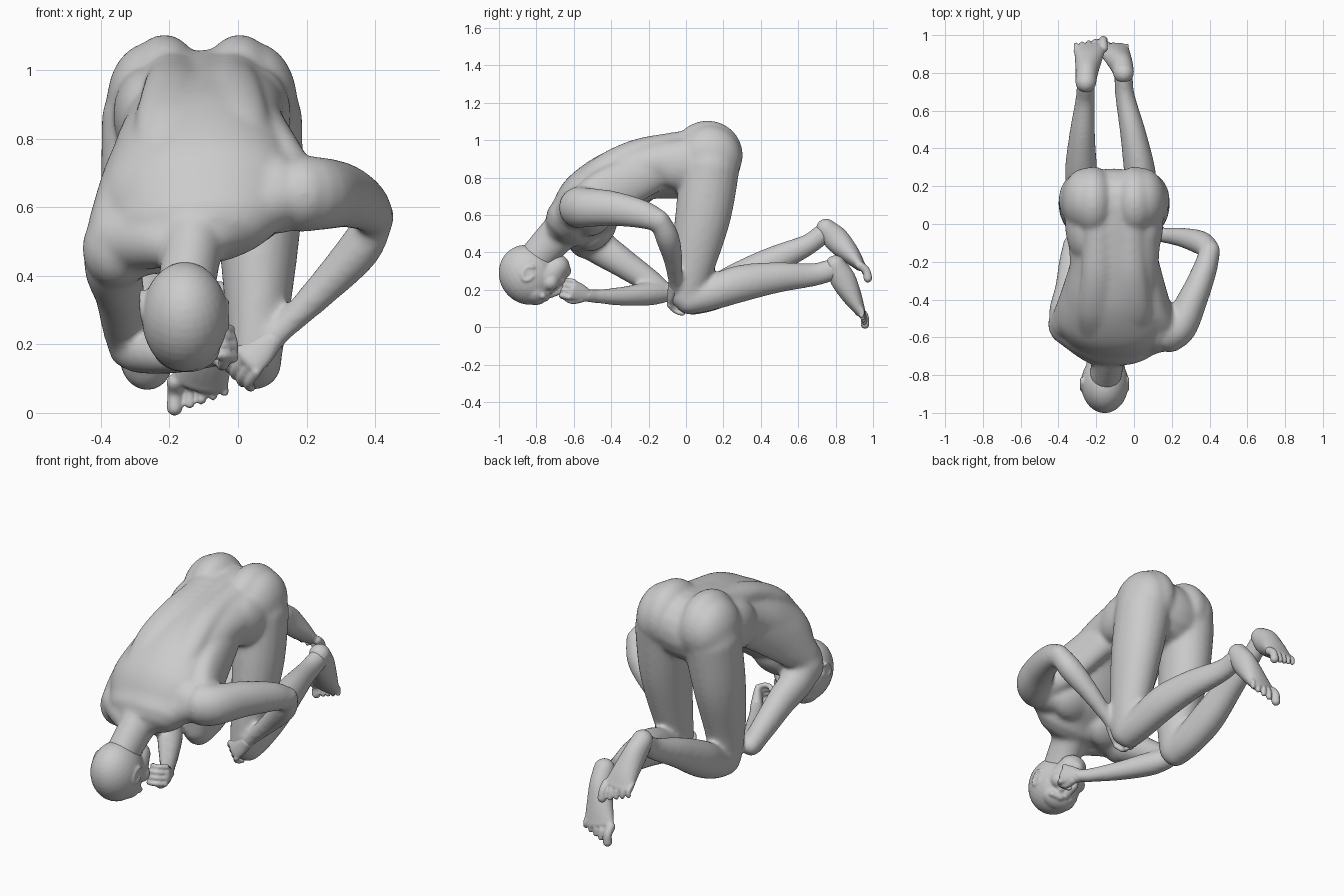
import bpy, bmesh, math
from mathutils import Vector as V, Matrix


def spline(pts, n=6):
    """Catmull-Rom interpolation of point tuples."""
    p = [V(pts[0])] + [V(q) for q in pts] + [V(pts[-1])]
    out = []
    for i in range(1, len(p) - 2):
        a, b, c, d = p[i - 1:i + 3]
        for k in range(n):
            t = k / n
            out.append(0.5 * (2 * b + (c - a) * t + (2 * a - 5 * b + 4 * c - d) * t ** 2
                              + (3 * b - a - 3 * c + d) * t ** 3))
    return out + [p[-2]]


def tube(bm, pts, side=(1, 0, 0), seg=20):
    """Rounded elliptical tube; each point is x, y, z, half width, half depth."""
    pts = [q if len(q) == 5 else (*q, q[3]) for q in pts]
    s = spline(pts)
    pos = [V(q[:3]) for q in s]
    rings = []
    for i, q in enumerate(s):
        t = (pos[min(i + 1, len(s) - 1)] - pos[max(i - 1, 0)]).normalized()
        u = V(side)
        u = (u - t * u.dot(t)).normalized()
        rings.append((pos[i], u, t.cross(u), q[3], q[4], t))

    def cap(r, sign):
        c, u, w, a, b, t = r
        m = min(a, b)
        return [(c + t * sign * m * math.sin(g), u, w, a * math.cos(g), b * math.cos(g), t)
                for g in (0.4, 0.8, 1.2, 1.5)]
    rings = cap(rings[0], -1)[::-1] + rings + cap(rings[-1], 1)
    loops = [[bm.verts.new(c + u * a * math.cos(k * math.tau / seg) + w * b * math.sin(k * math.tau / seg))
              for k in range(seg)] for c, u, w, a, b, t in rings]
    for l, m in zip(loops, loops[1:]):
        for k in range(seg):
            bm.faces.new((l[k], l[(k + 1) % seg], m[(k + 1) % seg], m[k]))
    bm.faces.new(loops[0][::-1])
    bm.faces.new(loops[-1])


def ball(bm, c, r, rot=(0, 0, 0)):
    m = Matrix.Translation(V(c))
    for a, ax in zip(rot, 'XYZ'):
        m = m @ Matrix.Rotation(a, 4, ax)
    bmesh.ops.create_uvsphere(bm, u_segments=28, v_segments=18, radius=1,
                              matrix=m @ Matrix.Diagonal((*r, 1)))


def fuse(bm, name, voxel, smooth):
    """Merge all overlapping pieces into one smooth skin."""
    bmesh.ops.recalc_face_normals(bm, faces=bm.faces)
    me = bpy.data.meshes.new(name)
    bm.to_mesh(me)
    bm.free()
    ob = bpy.data.objects.new(name, me)
    bpy.context.collection.objects.link(ob)
    r = ob.modifiers.new("fuse", 'REMESH')
    r.mode, r.voxel_size, r.use_smooth_shade = 'VOXEL', voxel, True
    s = ob.modifiers.new("soften", 'SMOOTH')
    s.factor, s.iterations = 0.5, smooth


X = -.105  # body centre line
body = bmesh.new()
# torso, neck
tube(body, [(X, .12, .885, .245, .175), (X, -.05, .862, .25, .172), (X, -.22, .84, .238, .158),
            (X - .01, -.38, .765, .255, .175), (X - .01, -.52, .655, .29, .178), (X - .01, -.61, .57, .25, .14)],
     side=(1, 0, .2), seg=32)
tube(body, [(-.11, -.56, .60, .16, .13), (-.13, -.68, .50, .095, .105), (-.15, -.80, .37, .085, .095)])
# slope from neck to shoulders, sides of the ribcage
tube(body, [(-.13, -.70, .47, .06), (-.04, -.66, .55, .08), (.1, -.60, .62, .09), (.19, -.57, .65, .09)], side=(0, 0, 1))
tube(body, [(-.14, -.70, .47, .06), (-.22, -.66, .50, .08), (-.34, -.55, .51, .1)], side=(0, 0, 1))
tube(body, [(-.25, -.2, .81, .08, .12), (-.33, -.42, .66, .07, .13), (-.36, -.52, .54, .08, .1)])
tube(body, [(.05, -.2, .83, .08, .12), (.12, -.42, .72, .07, .13), (.16, -.54, .66, .08, .1)])
for s in (-1, 1):
    # back muscles beside the spine, chest
    tube(body, [(X + s * .095, .08, .995, .09, .065), (X + s * .085, -.08, .978, .08, .062),
                (X + s * .09, -.28, .942, .085, .058), (X + s * .1, -.46, .85, .095, .06),
                (X + s * .1, -.58, .725, .09, .06)])
    ball(body, (X + s * .12, -.47, .54 + s * .04), (.12, .12, .07), (.75, 0, 0))
    # buttocks and hips
    ball(body, (X + s * .11, .115, .92), (.122, .19, .185))
    ball(body, (X + s * .15, .125, .91), (.128, .172, .172))
    ball(body, (X + s * .16, .0, .87), (.1, .2, .14))
# thighs
for s, kx, ky in ((1, .05, .0), (-1, -.265, .025)):
    tube(body, [(X + s * .147, .13, .86, .147, .158), (X + s * .165, .092, .6, .128, .15),
                (X + s * .163, .038, .34, .1, .12), (kx, ky, .165, .078, .092)])
# shins
tube(body, [(.05, .015, .148, .078, .082), (.045, .12, .175, .082, .09), (.03, .28, .23, .084, .1),
            (-.005, .48, .265, .069, .084), (-.048, .68, .28, .052, .063), (-.055, .79, .31, .05, .06)])
tube(body, [(-.265, .03, .145, .076, .082), (-.27, .14, .178, .082, .09), (-.28, .28, .25, .086, .096),
            (-.275, .46, .35, .07, .08), (-.26, .65, .44, .052, .058), (-.255, .73, .50, .05, .055)])
# raised arm
ball(body, (.19, -.57, .64), (.1, .11, .11))
tube(body, [(.08, -.56, .64, .12), (.22, -.56, .64, .1, .11), (.31, -.4, .635, .08, .095),
            (.375, -.24, .605, .065, .078), (.40, -.15, .57, .056, .062)])
tube(body, [(.405, -.14, .575, .053), (.355, -.1, .48, .064), (.25, -.07, .365, .052),
            (.14, -.06, .255, .038), (.1, -.06, .215, .038)])
# lowered arm
ball(body, (-.355, -.53, .48), (.1, .11, .115))
tube(body, [(-.25, -.54, .53, .12), (-.36, -.49, .45, .09, .1), (-.345, -.34, .345, .073, .08),
            (-.335, -.2, .25, .062, .066), (-.325, -.12, .19, .054)])
tube(body, [(-.325, -.11, .185, .054), (-.28, -.2, .178, .064), (-.19, -.34, .165, .052),
            (-.1, -.48, .165, .038), (-.065, -.53, .17, .038)])
fuse(body, "body", .01, 22)

# head: c is its centre, f points out of the face, u towards the crown
head = bmesh.new()
c, f, u, sx = V((-.155, -.845, .28)), V((.05, .8, -.6)), V((0, -.6, -.8)), V((1, 0, -.12))


def at(a, b, d=0):
    return tuple(c + f * a + u * b + sx * d)


ball(head, c, (.126, .153, .164), (.6, 0, 0))
tube(head, [(*at(.03, 0), .116, .105), (*at(.085, -.06), .1, .095), (*at(.1, -.125), .08, .07)])
ball(head, at(.085, .045), (.1, .075, .075))
tube(head, [(*at(.15, .03), .018), (*at(.185, -.03), .02), (*at(.185, -.045), .022)])
tube(head, [(*at(.165, -.088, -.03), .014), (*at(.176, -.088), .015), (*at(.165, -.088, .03), .014)], side=(0, 0, 1))
ball(head, at(.14, -.132), (.042, .04, .04))
ball(head, at(.14, -.08), (.06, .045, .045))
for s in (-1, 1):
    tube(head, [(*at(.125, .035, s * .075), .018), (*at(.15, .04, s * .03), .018)], side=(0, 0, 1))
    ball(head, at(.138, .0, s * .042), (.022, .022, .018))
    ball(head, at(.115, -.045, s * .06), (.045, .045, .045))
    # ears
    ring = [at(-.01 + .028 * math.cos(a), -.02 + .042 * math.sin(a), s * .124) for a in
            [k * math.tau / 8 for k in range(8)]]
    tube(head, [(*p, .008) for p in ring[:7]], seg=10)
    ball(head, at(-.008, -.02, s * .112), (.014, .033, .033))
fuse(head, "head", .007, 6)


def foot(name, path, toe, big):
    """Heel-to-ball path, toe direction, side of the big toe along x."""
    bm = bmesh.new()
    tube(bm, path)
    x, y, z, a, b = path[-1]
    t = V(toe).normalized()
    for i in range(5):
        r = .024 if i == 0 else .0155 - .0007 * i
        o = V((x + big * (a - .012 - i * .034 - (.01 if i else 0)), y, z)) - t * (.008 * i)
        e = o + t * (.08 - .004 * i)
        tube(bm, [(*o, r), (*(o + t * .04 + V((0, .012, .006))), r * .9), (*e, r)], seg=12)
    fuse(bm, name, .006, 4)


foot("left_foot", [(-.055, .80, .33, .055, .055), (-.065, .84, .255, .06, .068), (-.09, .89, .16, .074, .052),
                   (-.112, .928, .09, .085, .03)], (0, .35, -.9), -1)
foot("right_foot", [(-.255, .75, .525, .055, .055), (-.25, .805, .468, .06, .068), (-.24, .88, .388, .074, .052),
                    (-.235, .93, .33, .085, .03)], (0, .5, -.8), 1)


def hand(name, wrist, d, n, curl, thumb):
    """Palm plus curled fingers; d runs along the hand, n out of the palm."""
    bm = bmesh.new()
    w, d, n = V(wrist), V(d).normalized(), V(n)
    n = (n - d * n.dot(d)).normalized()
    s = d.cross(n) * thumb
    tube(bm, [(*w, .036, .032), (*(w + d * .05), .05, .028), (*(w + d * .09), .054, .024)], side=s)
    for i in range(4):
        p, ang = w + d * .1 + s * (.043 - i * .029), .25
        pts = [(*p, .0155)]
        for ln in (.045, .036, .028):
            ang += curl
            p = p + (d * math.cos(ang) + n * math.sin(ang)) * ln * (.85 if i == 3 else 1)
            pts.append((*p, .0135))
        tube(bm, pts, side=s, seg=12)
    q = w + d * .03 + s * .03
    tube(bm, [(*q, .022), (*(q + d * .04 + s * .025 + n * .02), .017),
              (*(q + d * .085 + s * .015 + n * .04), .014)], side=n, seg=12)
    fuse(bm, name, .006, 3)


hand("left_hand", (.1, -.065, .215), (-.75, -.1, -.65), (.1, .9, -.3), .5, -1)
hand("right_hand", (-.065, -.53, .17), (.45, -.8, .3), (-.8, -.6, .1), .85, 1)
